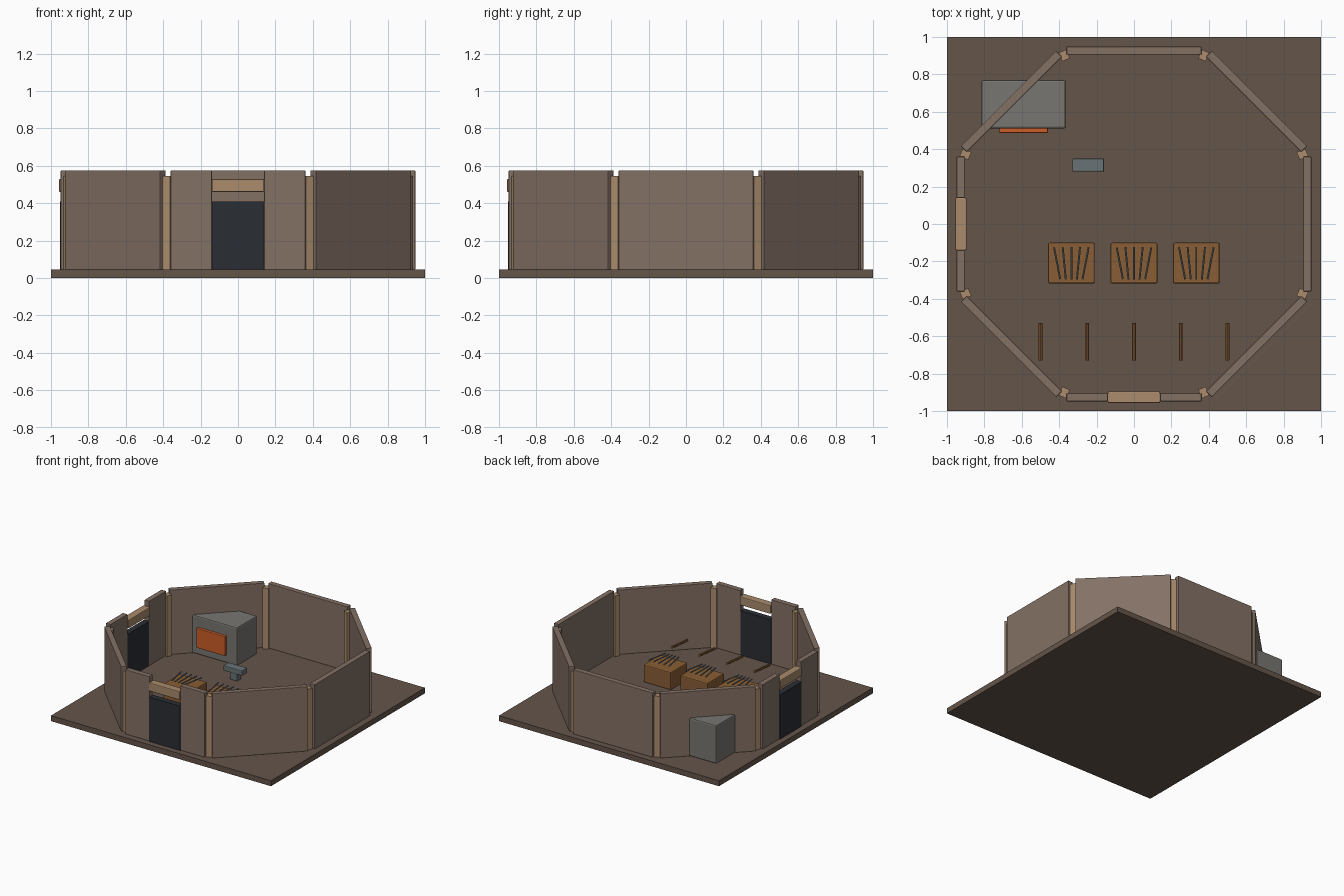
import bpy
from math import radians, cos, sin, pi
from mathutils import Matrix, Vector

if "Cube" in bpy.data.objects:
    bpy.data.objects.remove(bpy.data.objects["Cube"])


def material(name, rgb):
    m = bpy.data.materials.new(name)
    m.diffuse_color = (*rgb, 1)
    m.use_nodes = True
    m.node_tree.nodes["Principled BSDF"].inputs["Base Color"].default_value = m.diffuse_color
    return m


EARTH = material("earth", (0.13, 0.09, 0.068))
WALL = material("wall_stone", (0.23, 0.165, 0.13))
TIMBER = material("timber", (0.40, 0.26, 0.15))
DARK = material("dark_opening", (0.023, 0.027, 0.034))
STONE = material("furnace_stone", (0.19, 0.18, 0.165))
FIRE = material("fire", (0.60, 0.11, 0.02))
IRON = material("iron", (0.14, 0.17, 0.18))
WOOD = material("crate_wood", (0.25, 0.11, 0.035))


def finish(ob, name, mat, bevel=0):
    ob.name = name
    ob.data.materials.append(mat)
    if bevel:
        b = ob.modifiers.new("bevel", 'BEVEL')
        b.width = bevel
        b.segments = 2
    return ob


def box(name, lo, hi, mat, bevel=0, turn=0):
    """Box between two corners, then turned about the world z axis."""
    lo, hi = Vector(lo), Vector(hi)
    bpy.ops.mesh.primitive_cube_add(size=1)
    ob = bpy.context.object
    ob.data.transform(Matrix.Diagonal((*(hi - lo), 1)))
    ob.matrix_world = Matrix.Rotation(turn, 4, 'Z') @ Matrix.Translation((lo + hi) / 2)
    return finish(ob, name, mat, bevel)


def rod(name, a, b, radius, mat):
    a, b = Vector(a), Vector(b)
    bpy.ops.mesh.primitive_cylinder_add(vertices=8, radius=radius, depth=(b - a).length)
    ob = bpy.context.object
    ob.matrix_world = (Matrix.Translation((a + b) / 2)
                       @ (b - a).to_track_quat('Z', 'Y').to_matrix().to_4x4())
    return finish(ob, name, mat)


FLOOR = 0.045
box("base", (-1, -1, 0), (1, 1, FLOOR), EARTH)

# Octagonal ring; sides are built at the front and turned into place
for i in range(8):
    a = i * pi / 4
    if i in (0, 6):  # front and left sides have doorways
        for n, (x0, x1) in enumerate(((-0.36, -0.14), (0.14, 0.36))):
            box(f"door_wall_{i}_{n}", (x0, -0.948, FLOOR), (x1, -0.905, 0.575), WALL, 0.003, a)
        box(f"door_{i}", (-0.14, -0.953, FLOOR), (0.14, -0.905, 0.41), DARK, 0, a)
        box(f"lintel_{i}", (-0.14, -0.957, 0.46), (0.14, -0.895, 0.53), TIMBER, 0.006, a)
    else:
        box(f"wall_{i}", (-0.36, -0.948, FLOOR), (0.36, -0.905, 0.575), WALL, 0.003, a)
    box(f"corner_post_{i}", (-0.022, -1.0, FLOOR), (0.022, -0.95, 0.545), TIMBER, 0,
        a + pi / 8)

# Furnace with glowing mouth
box("furnace", (-0.815, 0.51, FLOOR), (-0.365, 0.77, 0.36), STONE, 0.01)
box("furnace_mouth", (-0.72, 0.487, 0.11), (-0.46, 0.52, 0.27), FIRE, 0.004)

# Anvil
box("anvil_foot", (-0.28, 0.29, FLOOR), (-0.21, 0.34, 0.11), IRON, 0.004)
box("anvil_top", (-0.33, 0.28, 0.105), (-0.16, 0.35, 0.148), IRON, 0.006)

# Crates with a fan of iron bars above each
for n, x in enumerate((-0.335, 0, 0.333)):
    box(f"crate_{n}", (x - 0.125, -0.318, FLOOR), (x + 0.125, -0.1, 0.19), WOOD, 0.008)
    for k in range(-2, 3):
        t = radians(5.5 * k)
        d = Vector((sin(t), cos(t), 0)) * 0.087
        c = Vector((x + 0.038 * k, -0.21, 0.225))
        rod(f"iron_bar_{n}_{k + 2}", c - d, c + d, 0.005, IRON)

# Row of wooden practice sticks
for n in range(5):
    x = -0.5 + 0.25 * n
    rod(f"wooden_stick_{n}", (x, -0.73, 0.137), (x, -0.53, 0.155), 0.01, WOOD)
